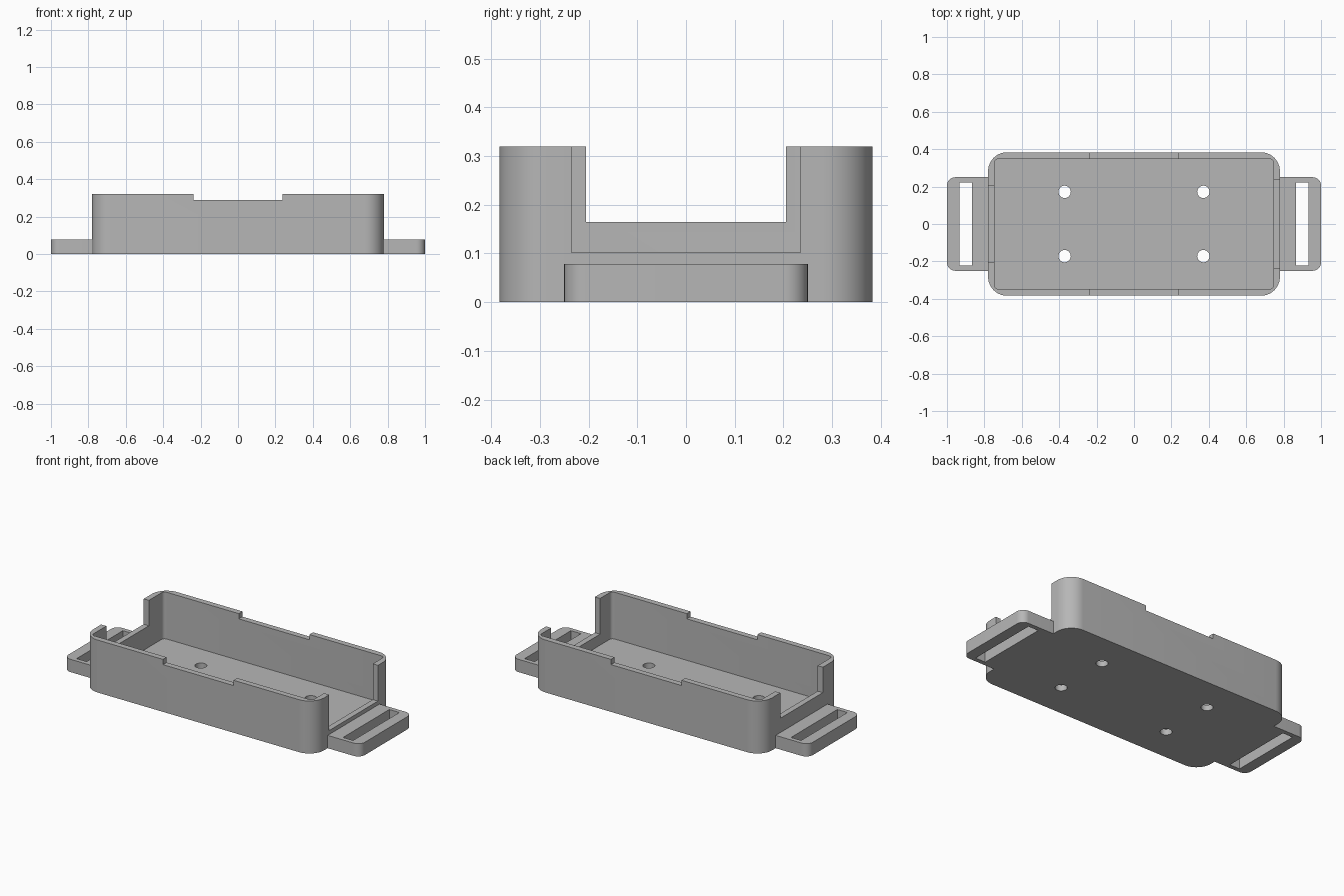
import bpy, bmesh
from math import pi, cos, sin, radians

if "Cube" in bpy.data.objects:
    bpy.data.objects.remove(bpy.data.objects["Cube"], do_unlink=True)

grey = bpy.data.materials.new("plain grey")
grey.use_nodes = True
colour = (0.47, 0.47, 0.47, 1)
grey.diffuse_color = colour
bsdf = next(n for n in grey.node_tree.nodes if n.type == "BSDF_PRINCIPLED")
bsdf.inputs["Base Color"].default_value = colour


def slab(name, x, y, z, radii=(0, 0, 0, 0), steps=12):
    """Extruded rectangle; radii run counter-clockwise from the +x +y corner."""
    bm = bmesh.new()
    ring = []
    for i, (r, sx, sy) in enumerate(zip(radii, (1, -1, -1, 1), (1, 1, -1, -1))):
        cx = (x[1] if sx > 0 else x[0]) - sx * r
        cy = (y[1] if sy > 0 else y[0]) - sy * r
        for k in range(steps + 1 if r else 1):
            a = (i + k / steps) * pi / 2
            ring.append(bm.verts.new((cx + r * cos(a), cy + r * sin(a), z[0])))
    base = bm.faces.new(ring)
    top = bmesh.ops.extrude_face_region(bm, geom=[base])["geom"]
    verts = [g for g in top if isinstance(g, bmesh.types.BMVert)]
    bmesh.ops.translate(bm, verts=verts, vec=(0, 0, z[1] - z[0]))
    bmesh.ops.recalc_face_normals(bm, faces=bm.faces[:])
    return finish(bm, name)


def peg(x, y, r):
    bm = bmesh.new()
    bmesh.ops.create_cone(bm, cap_ends=True, segments=32, radius1=r, radius2=r, depth=0.4)
    bmesh.ops.translate(bm, verts=bm.verts[:], vec=(x, y, 0))
    return finish(bm, "hole_cutter")


def finish(bm, name):
    mesh = bpy.data.meshes.new(name)
    bm.to_mesh(mesh)
    bm.free()
    mesh.materials.append(grey)
    ob = bpy.data.objects.new(name, mesh)
    bpy.context.collection.objects.link(ob)
    return ob


def cut(ob, cutters):
    for c in cutters:
        c.hide_render = True
        bpy.ops.object.select_all(action="DESELECT")
        bpy.context.view_layer.objects.active = ob
        ob.select_set(True)
        mod = ob.modifiers.new("cut", "BOOLEAN")
        mod.operation, mod.solver, mod.object = "DIFFERENCE", "EXACT", c
        bpy.ops.object.modifier_apply(modifier=mod.name)
        bpy.data.objects.remove(c, do_unlink=True)
    bpy.ops.object.shade_smooth_by_angle(angle=radians(30))


W, D, H = 0.78, 0.383, 0.32      # half width, half depth, height of the tray
wall, top = 0.035, 0.5

# Open tray with a hollow, end openings, shallow side notches and floor holes
tray = slab("tray", (-W, W), (-D, D), (0, H), (0.1,) * 4)
cutters = [
    slab("hollow", (-W + wall, W - wall), (-D + wall, D - wall), (wall, top), (0.02,) * 4, 6),
    slab("left_opening", (0.7, 0.9), (-0.235, 0.235), (0.102, top)),
    slab("right_opening", (-0.9, -0.7), (-0.205, 0.205), (0.165, top)),
    slab("side_notches", (-0.238, 0.238), (-0.5, 0.5), (0.288, top)),
]
cutters += [peg(sx * 0.371, sy * 0.172, 0.033) for sx in (-1, 1) for sy in (-1, 1)]
cut(tray, cutters)

# Slotted strap tabs at both ends
for side, sx in (("left", 1), ("right", -1)):
    r = 0.045
    radii = (r, 0, 0, r) if sx > 0 else (0, r, r, 0)
    tab = slab(side + "_strap_tab", sorted((sx * W, sx)), (-0.25, 0.25), (0, 0.078), radii)
    slot = slab("slot", sorted((sx * 0.865, sx * 0.933)), (-0.223, 0.223), (-0.1, 0.2))
    cut(tab, [slot])
